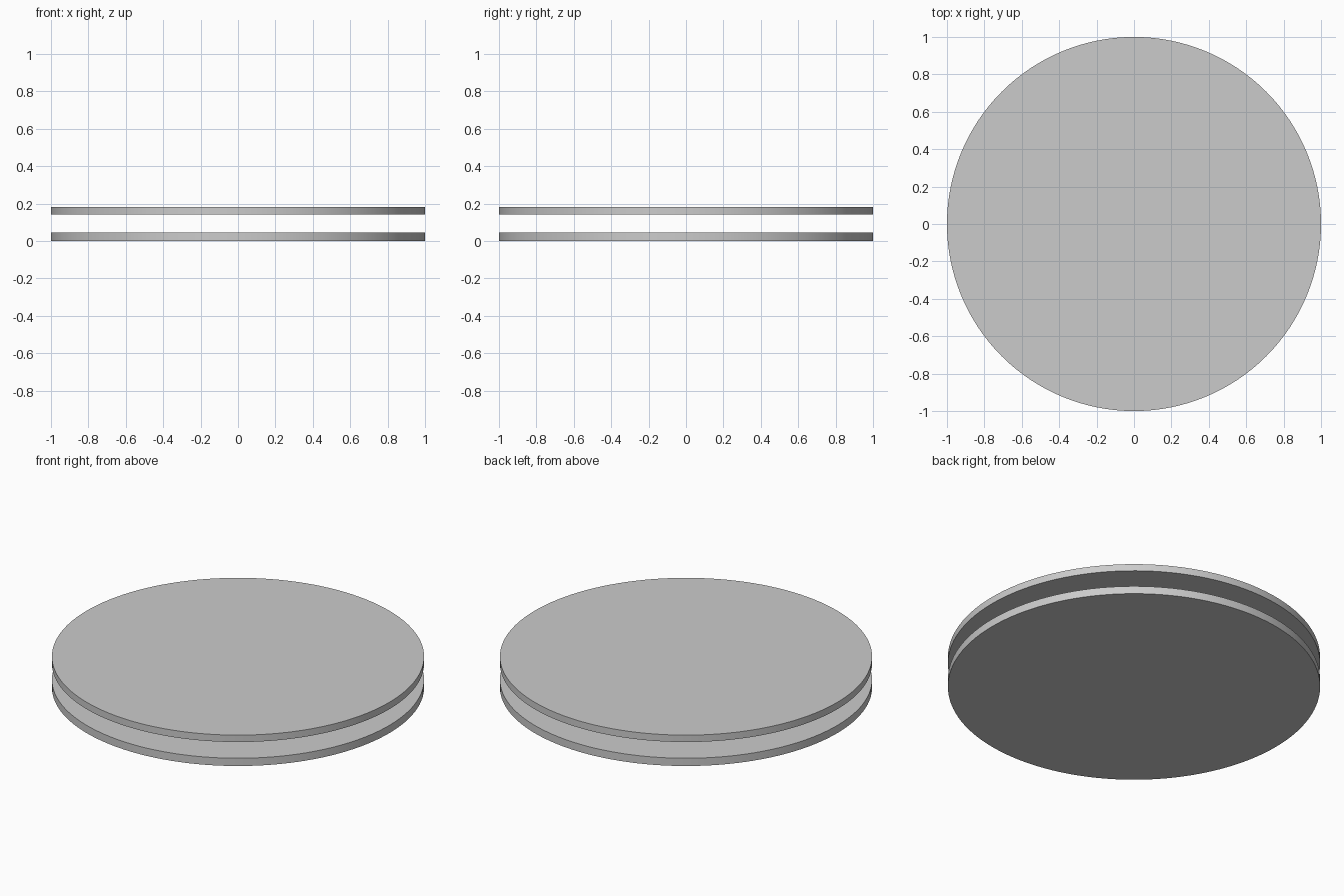
import bpy, math

if "Cube" in bpy.data.objects:
    bpy.data.objects.remove(bpy.data.objects["Cube"])

def disc(name, z0, z1):
    bpy.ops.mesh.primitive_cylinder_add(vertices=128, radius=1.0, depth=z1 - z0,
                                        location=(0, 0, (z0 + z1) / 2))
    ob = bpy.context.object
    ob.name = name
    bpy.ops.object.shade_smooth_by_angle(angle=math.radians(30))
    return ob

# Two thin round plates with an open gap between them
disc("lower_disc", 0.0, 0.046)
disc("upper_disc", 0.142, 0.183)
